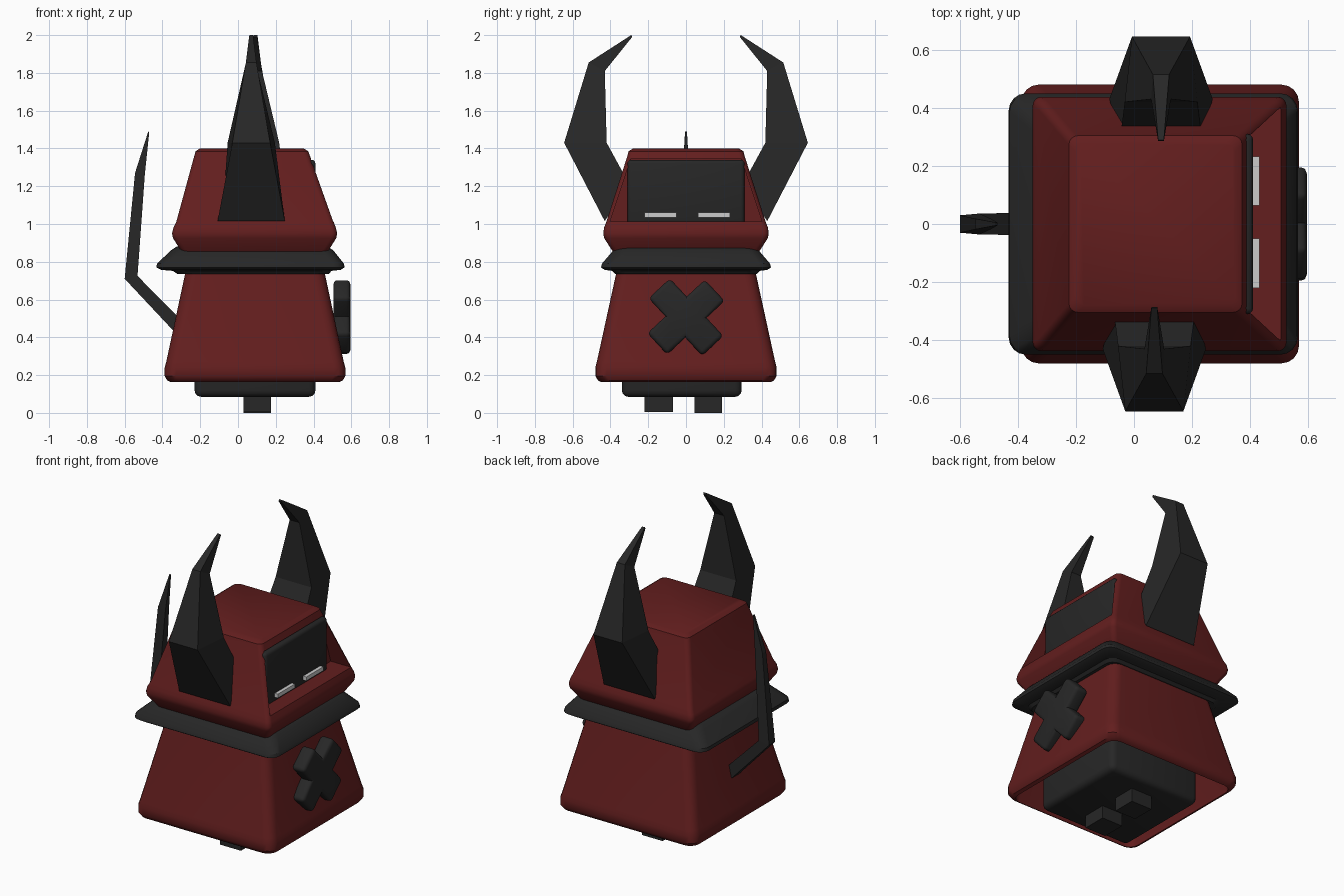
import bpy, bmesh, math
from mathutils import Vector

if "Cube" in bpy.data.objects:
    bpy.data.objects.remove(bpy.data.objects["Cube"])


def material(name, rgb):
    m = bpy.data.materials.new(name)
    m.diffuse_color = (*rgb, 1)
    m.use_nodes = True
    m.node_tree.nodes["Principled BSDF"].inputs["Base Color"].default_value = m.diffuse_color
    return m


RED = material("dark_red", (0.125, 0.013, 0.013))
BLACK = material("charcoal", (0.02, 0.02, 0.02))
PALE = material("pale_grey", (0.6, 0.6, 0.6))


def make(name, bm, mat, smooth=False):
    bmesh.ops.recalc_face_normals(bm, faces=bm.faces)
    me = bpy.data.meshes.new(name)
    bm.to_mesh(me)
    bm.free()
    ob = bpy.data.objects.new(name, me)
    bpy.context.collection.objects.link(ob)
    me.materials.append(mat)
    bpy.ops.object.select_all(action='DESELECT')
    ob.select_set(True)
    bpy.context.view_layer.objects.active = ob
    if smooth:
        bpy.ops.object.shade_smooth_by_angle(angle=math.radians(32))
    return ob


def skin(bm, rings):
    """Bridge equal-length rings of points and cap both ends."""
    vs = [[bm.verts.new(p) for p in r] for r in rings]
    n = len(vs[0])
    for a, b in zip(vs, vs[1:]):
        for i in range(n):
            j = (i + 1) % n
            bm.faces.new((a[i], a[j], b[j], b[i]))
    bm.faces.new(vs[0][::-1])
    bm.faces.new(vs[-1])


def rounded_ring(z, cx, hx, hy, r, seg=4):
    pts = []
    for k, (sx, sy) in enumerate([(1, 1), (-1, 1), (-1, -1), (1, -1)]):
        for i in range(seg + 1):
            a = math.pi / 2 * (k + i / seg)
            pts.append((cx + sx * (hx - r) + r * math.cos(a),
                        sy * (hy - r) + r * math.sin(a), z))
    return pts


def tiers(name, rings, mat, r):
    """Stack of rounded rectangles: (z, centre x, half x, half y)."""
    bm = bmesh.new()
    skin(bm, [rounded_ring(*g, r) for g in rings])
    return make(name, bm, mat, True)


def box(name, lo, hi, mat, bevel=0.0):
    lo, hi = Vector(lo), Vector(hi)
    bm = bmesh.new()
    bmesh.ops.create_cube(bm, size=1)
    for v in bm.verts:
        v.co = Vector(c * s for c, s in zip(v.co, hi - lo)) + (lo + hi) / 2
    if bevel:
        bmesh.ops.bevel(bm, geom=bm.edges[:], offset=bevel, segments=3,
                        profile=0.5, affect='EDGES')
    return make(name, bm, mat, bool(bevel))


def spike(name, sections, place, mat):
    """Four-sided tapering limb: (outer u, z, half width, inner u, z, half width)."""
    bm = bmesh.new()
    skin(bm, [[place(uo, -wo, zo), place(uo, wo, zo), place(ui, wi, zi), place(ui, -wi, zi)]
              for uo, zo, wo, ui, zi, wi in sections])
    return make(name, bm, mat)


# Robe: a hollow flared shell
tiers("robe", [(0.62, 0.09, 0.35, 0.35), (0.19, 0.09, 0.445, 0.45), (0.163, 0.09, 0.445, 0.45),
               (0.172, 0.09, 0.465, 0.466), (0.195, 0.09, 0.478, 0.48),
               (0.24, 0.09, 0.478, 0.48), (0.27, 0.09, 0.47, 0.472),
               (0.76, 0.09, 0.365, 0.365)], RED, 0.06)

# Inner body and feet
box("inner_body", (-0.23, -0.34, 0.085), (0.41, 0.295, 0.45), BLACK, 0.035)
box("left_foot", (0.03, -0.22, 0.005), (0.175, -0.07, 0.12), BLACK)
box("right_foot", (0.03, 0.045, 0.0), (0.175, 0.19, 0.12), BLACK)

# Collar
tiers("collar", [(0.735, 0.08, 0.4, 0.375), (0.752, 0.075, 0.42, 0.39),
                 (0.757, 0.068, 0.475, 0.43), (0.77, 0.066, 0.498, 0.45),
                 (0.79, 0.066, 0.495, 0.445), (0.86, 0.075, 0.43, 0.385),
                 (0.88, 0.075, 0.40, 0.36)], BLACK, 0.06)

# Hooded head
head = tiers("head", [(0.85, 0.088, 0.385, 0.385), (0.925, 0.088, 0.432, 0.433),
                      (0.95, 0.088, 0.437, 0.438), (0.98, 0.088, 0.43, 0.434),
                      (1.01, 0.09, 0.417, 0.422), (1.355, 0.075, 0.308, 0.312),
                      (1.385, 0.074, 0.298, 0.304), (1.4, 0.073, 0.275, 0.28)], RED, 0.03)

# Face recess cut out of the head
bm = bmesh.new()
skin(bm, [[(x, -0.402, 1.012), (x, 0.402, 1.012), (x, 0.292, 1.345), (x, -0.292, 1.345)]
          for x in (0.365, 0.8)])
cutter = make("recess_cutter", bm, RED)
cutter.hide_render = True
mod = head.modifiers.new("recess", 'BOOLEAN')
mod.operation = 'DIFFERENCE'
mod.solver = 'EXACT'
mod.object = cutter
bpy.context.view_layer.objects.active = head
bpy.ops.object.modifier_apply(modifier=mod.name)
bpy.data.objects.remove(cutter)

# Face plate and eyes
box("face_plate", (0.34, -0.31, 1.0), (0.41, 0.31, 1.34), BLACK, 0.02)
for side, y in (("left", -0.135), ("right", 0.148)):
    box(side + "_eye", (0.40, y - 0.085, 1.035), (0.432, y + 0.085, 1.06), PALE)

# Horns
horn = [(0.43, 1.015, 0.178, 0.30, 1.21, 0.14), (0.645, 1.43, 0.10, 0.42, 1.43, 0.125),
        (0.515, 1.855, 0.028, 0.43, 1.81, 0.034), (0.29, 2.0, 0.01, 0.285, 1.99, 0.01)]
for side, s, cx in (("left", -1, 0.07), ("right", 1, 0.093)):
    spike(side + "_horn", horn, lambda u, w, z: (cx + w, s * u, z), BLACK)

# Tail
tail = [(-0.30, 0.39, 0.04, -0.28, 0.47, 0.04), (-0.60, 0.71, 0.03, -0.532, 0.725, 0.036),
        (-0.545, 1.27, 0.018, -0.493, 1.265, 0.018), (-0.475, 1.49, 0.005, -0.47, 1.485, 0.005)]
spike("tail", tail, lambda u, w, z: (u, w, z), BLACK)

# Chest cross: plus outline turned 45 degrees with a bevelled front
W, L = 0.077, 0.208
outline = []
for k in range(4):
    for u, v in ((W, W), (W, L), (-W, L)):
        a = math.pi / 2 * k + math.radians(43)
        outline.append((u * math.cos(a) - v * math.sin(a), u * math.sin(a) + v * math.cos(a)))
bm = bmesh.new()
base = bm.faces.new([bm.verts.new((0.505, y, 0.507 + z)) for y, z in outline])
ext = bmesh.ops.extrude_face_region(bm, geom=[base])["geom"]
bmesh.ops.translate(bm, vec=(0.09, 0, 0), verts=[g for g in ext if isinstance(g, bmesh.types.BMVert)])
bmesh.ops.recalc_face_normals(bm, faces=bm.faces)
bm.normal_update()
sharp = [e for e in bm.edges if e.is_convex]
bmesh.ops.bevel(bm, geom=sharp, offset=0.022, segments=3, profile=0.5, affect='EDGES')
make("chest_cross", bm, BLACK, True)
